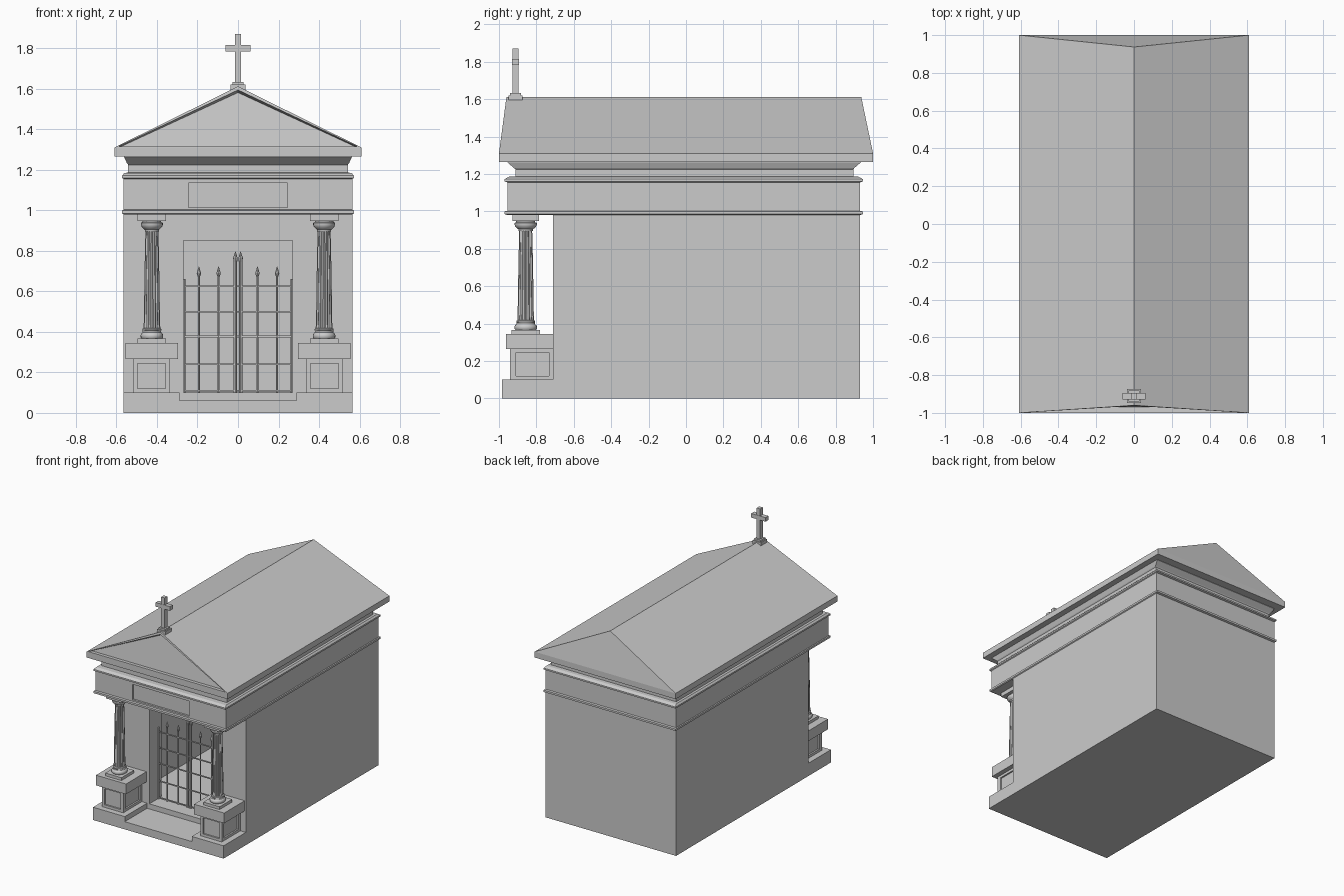
import bpy, bmesh, math

if "Cube" in bpy.data.objects:
    bpy.data.objects.remove(bpy.data.objects["Cube"])


def finish(name, bm, smooth=False):
    bmesh.ops.recalc_face_normals(bm, faces=bm.faces)
    me = bpy.data.meshes.new(name)
    bm.to_mesh(me)
    bm.free()
    ob = bpy.data.objects.new(name, me)
    bpy.context.collection.objects.link(ob)
    bpy.ops.object.select_all(action='DESELECT')
    ob.select_set(True)
    bpy.context.view_layer.objects.active = ob
    if smooth:
        bpy.ops.object.shade_smooth_by_angle(angle=math.radians(35))
    return ob


def skin(bm, rings):
    """Bridge closed point rings and cap both ends."""
    vs = [[bm.verts.new(p) for p in r] for r in rings]
    n = len(vs[0])
    for a, b in zip(vs, vs[1:]):
        for i in range(n):
            j = (i + 1) % n
            bm.faces.new((a[i], a[j], b[j], b[i]))
    bm.faces.new(vs[0][::-1])
    bm.faces.new(vs[-1])


def add_box(bm, x0, x1, y0, y1, z0, z1):
    skin(bm, [[(x0, y0, z), (x1, y0, z), (x1, y1, z), (x0, y1, z)] for z in (z0, z1)])


def box(name, *b):
    bm = bmesh.new()
    add_box(bm, *b)
    return finish(name, bm)


def add_lathe(bm, cx, cy, profile, n=24, flute=(1,), ky=1.0):
    rings = []
    for r, z in profile:
        ring = []
        for i in range(n):
            a = 2 * math.pi * i / n
            f = r * flute[i % len(flute)]
            ring.append((cx + f * math.cos(a), cy + ky * f * math.sin(a), z))
        rings.append(ring)
    skin(bm, rings)


def cut(ob, *b):
    """Subtract a box."""
    c = box("cutter", *b)
    c.hide_render = True
    m = ob.modifiers.new("cut", 'BOOLEAN')
    m.operation, m.solver, m.object = 'DIFFERENCE', 'EXACT', c
    bpy.context.view_layer.objects.active = ob
    bpy.ops.object.modifier_apply(modifier=m.name)
    bpy.data.objects.remove(c)


# chamber with hollow room and doorway
body = box("chamber", -.565, .565, -.71, .93, 0, .985)
cut(body, -.45, .45, -.56, .82, .1, .94)
cut(body, -.27, .27, -.8, -.5, .1, .85)

# porch step
box("porch_step", -.29, .29, -.985, -.70, 0, .06)

# entablature: stacked bands from architrave up to the cornice
bands = [(.565, -.955, .93, .98), (.572, -.97, .945, .985), (.572, -.97, .945, 1.0),
         (.565, -.955, .93, 1.003), (.565, -.955, .93, 1.155), (.572, -.97, .945, 1.16),
         (.572, -.97, .945, 1.172), (.56, -.95, .925, 1.185), (.542, -.912, .895, 1.186),
         (.542, -.912, .895, 1.225), (.548, -.92, .90, 1.232), (.562, -.955, .935, 1.262),
         (.562, -.955, .935, 1.27)]
bm = bmesh.new()
skin(bm, [[(-x, y0, z), (x, y0, z), (x, y1, z), (-x, y1, z)] for x, y0, y1, z in bands])
ent = finish("entablature", bm)
cut(ent, -.245, .245, -1.0, -.94, 1.015, 1.135)

# hipped roof with recessed pediment
bm = bmesh.new()
lo, hi = [[bm.verts.new((x, y, z)) for x, y in ((-.61, -1), (.61, -1), (.61, 1), (-.61, 1))]
          for z in (1.265, 1.31)]
f, b = bm.verts.new((0, -.96, 1.612)), bm.verts.new((0, .937, 1.612))
bm.faces.new(lo[::-1])
for i in range(4):
    j = (i + 1) % 4
    bm.faces.new((lo[i], lo[j], hi[j], hi[i]))
gable = bm.faces.new((hi[0], hi[1], f))
bm.faces.new((hi[1], hi[2], b, f))
bm.faces.new((hi[2], hi[3], b))
bm.faces.new((hi[3], hi[0], f, b))
bm.normal_update()
bmesh.ops.inset_region(bm, faces=[gable], thickness=.018, depth=0)
bmesh.ops.inset_region(bm, faces=[gable], thickness=.009, depth=-.03)
finish("roof", bm)

# cross on a small stepped foot
bm = bmesh.new()
add_box(bm, -.036, .036, -.948, -.874, 1.585, 1.62)
add_box(bm, -.028, .028, -.94, -.882, 1.62, 1.633)
add_box(bm, -.015, .015, -.928, -.896, 1.63, 1.87)
add_box(bm, -.062, .062, -.93, -.894, 1.783, 1.815)
finish("cross", bm)

for s, side in ((-1, "left"), (1, "right")):
    def sbox(name, x0, x1, *r):
        return box(f"{side}_{name}", *sorted((s * x0, s * x1)), *r)

    # pedestal: plinth, panelled die, cap
    sbox("plinth", .29, .565, -.985, -.70, 0, .1)
    die = sbox("pedestal", .335, .518, -.94, -.70, .1, .27)
    cut(die, *sorted((s * .357, s * .497)), -1, -.928, .12, .245)
    cut(die, *sorted((s * .506, s * .6)), -.91, -.732, .12, .245)
    cut(die, *sorted((s * .2, s * .347)), -.91, -.732, .12, .245)
    sbox("pedestal_cap", .295, .555, -.963, -.70, .265, .345)

    # column: square base, turned base, fluted shaft, capital, abacus
    cx, cy = s * .425, -.857
    sbox("column_base", .355, .495, cy - .077, cy + .077, .345, .367)
    sbox("abacus", .355, .495, cy - .07, cy + .07, .948, .985)
    bm = bmesh.new()
    add_lathe(bm, cx, cy, [(.05, .365), (.055, .372), (.056, .383), (.052, .392), (.047, .396),
                           (.045, .404), (.047, .408), (.046, .415), (.041, .418)], ky=1.08)
    add_lathe(bm, cx, cy, [(.034, .895), (.036, .905), (.04, .908), (.05, .918), (.054, .928),
                           (.054, .938), (.046, .942), (.046, .95)], ky=1.1)
    finish(f"{side}_column_mouldings", bm, True)
    bm = bmesh.new()
    add_lathe(bm, cx, cy, [(.042, .41), (.04, .45), (.038, .6), (.035, .77), (.032, .9)],
              64, (1, .92, .88, .92), 1.08)
    finish(f"{side}_column_shaft", bm)

# iron gate: spear-tipped bars and rails, mirrored about the centre
bm = bmesh.new()
gy = -.6
for s in (-1, 1):
    for x, r, top, tip in ((.265, .006, .66, 0), (.193, .005, .67, 1), (.096, .005, .67, 1),
                           (.013, .009, .745, 1)):
        prof = [(r, .1), (r, top)]
        if tip:
            prof += [(.011, top + .02), (.001, top + .052)]
        add_lathe(bm, s * x, gy, prof, 8)
for z in (.11, .24, .377, .5, .625):
    add_box(bm, -.268, .268, gy - .004, gy + .004, z - .004, z + .004)
finish("gate", bm)
